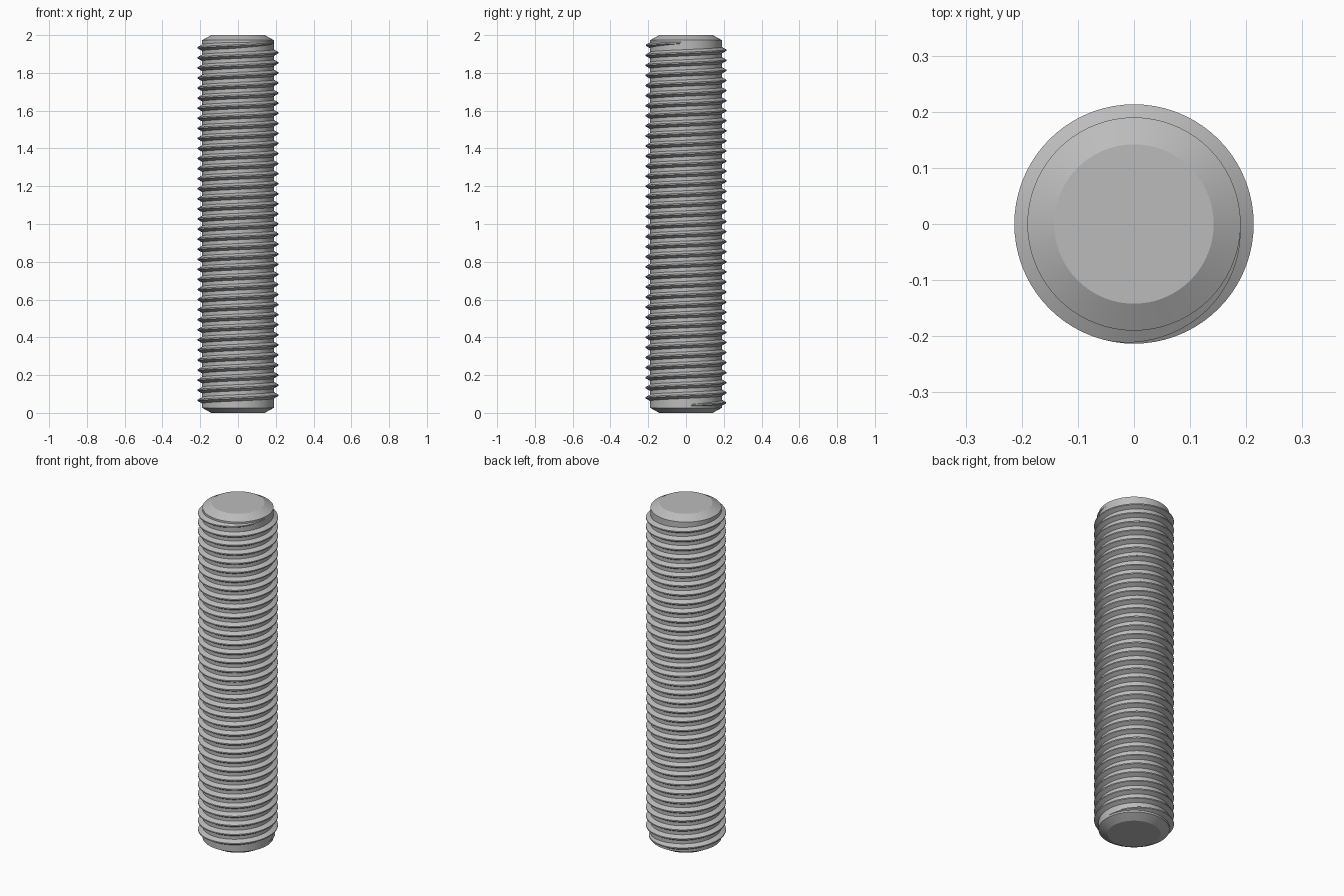
import bpy
import bmesh
import math

if "Cube" in bpy.data.objects:
    bpy.data.objects.remove(bpy.data.objects["Cube"], do_unlink=True)

LENGTH = 2.0
CORE_R = 0.19
TIP_R = 0.142
CHAMFER = 0.027
CREST_R = 0.2133
TURNS = 36
START_Z = 0.04
PITCH = (LENGTH - 2 * START_Z) / TURNS
STEPS = 72            # segments per turn
RUNOUT = 0.28         # fade length at each end, in turns

steel = bpy.data.materials.new("steel_grey")
steel.use_nodes = True
steel.diffuse_color = (0.5, 0.5, 0.5, 1)
steel.node_tree.nodes["Principled BSDF"].inputs["Base Color"].default_value = (0.5, 0.5, 0.5, 1)


def finish(bm, name):
    """Turn a bmesh into a smooth-shaded object with crisp edges."""
    bmesh.ops.recalc_face_normals(bm, faces=bm.faces)
    mesh = bpy.data.meshes.new(name)
    bm.to_mesh(mesh)
    bm.free()
    mesh.materials.append(steel)
    obj = bpy.data.objects.new(name, mesh)
    bpy.context.collection.objects.link(obj)
    bpy.ops.object.select_all(action="DESELECT")
    obj.select_set(True)
    bpy.context.view_layer.objects.active = obj
    bpy.ops.object.shade_smooth_by_angle(angle=math.radians(25))
    return obj


def ring_point(radius, angle, z):
    return (radius * math.cos(angle), radius * math.sin(angle), z)


def bridge(bm, a, b, closed):
    """Join two rows of vertices with quads."""
    n = len(a)
    for i in range(n if closed else n - 1):
        j = (i + 1) % n
        bm.faces.new((a[i], a[j], b[j], b[i]))


# Core rod with chamfered ends
bm = bmesh.new()
profile = [(TIP_R, 0), (CORE_R, CHAMFER), (CORE_R, LENGTH - CHAMFER), (TIP_R, LENGTH)]
rings = [[bm.verts.new(ring_point(r, math.tau * i / STEPS, z)) for i in range(STEPS)]
         for r, z in profile]
for lower, upper in zip(rings, rings[1:]):
    bridge(bm, lower, upper, True)
bm.faces.new(rings[0])
bm.faces.new(rings[-1])
finish(bm, "core_rod")

# Helical thread: a trapezoid swept upward, sinking into the core at both ends
bm = bmesh.new()
depth = CREST_R - CORE_R
sunk = 0.003
crest_half = PITCH / 16
root_half = crest_half + (depth + sunk) * math.tan(math.radians(30))
section = [(CORE_R - sunk, -root_half), (CREST_R, -crest_half),
           (CREST_R, crest_half), (CORE_R - sunk, root_half)]
rows = []
for i in range(TURNS * STEPS + 1):
    turn = i / STEPS
    fade = min(1, turn / RUNOUT, (TURNS - turn) / RUNOUT)
    drop = (1 - fade) * (depth + 0.0005)
    z0 = START_Z + turn * PITCH
    rows.append([bm.verts.new(ring_point(r - drop, math.tau * turn, z0 + dz))
                 for r, dz in section])
for a, b in zip(rows, rows[1:]):
    bridge(bm, a, b, True)
bm.faces.new(rows[0])
bm.faces.new(rows[-1])
finish(bm, "helical_thread")
